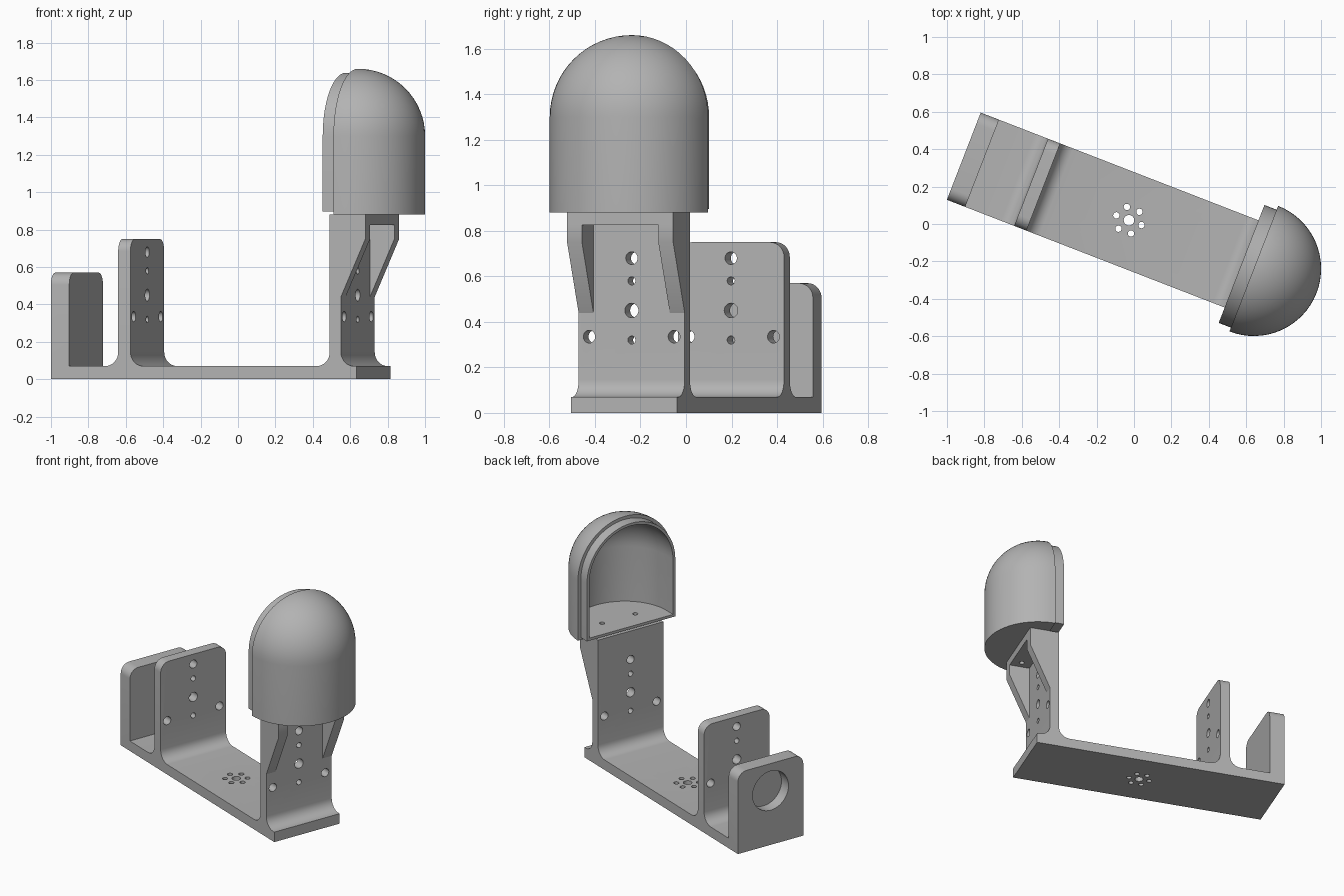
import bpy, bmesh
from math import sin, cos, pi, radians
from mathutils import Matrix, Vector

if "Cube" in bpy.data.objects:
    bpy.data.objects.remove(bpy.data.objects["Cube"], do_unlink=True)

# Parts are built along x, then turned into their final position
PLACE = Matrix.Translation((-0.91, 0.3625, 0)) @ Matrix.Rotation(radians(-21.2), 4, 'Z')
HALF = 0.25        # half width of the bracket
FLOOR = 0.07       # base plate thickness
WALL = 1.663       # outer face of the tall wall
CENTRE_Z = 1.30    # height where the dome turns spherical

grey = bpy.data.materials.new("plain_grey")
grey.diffuse_color = (0.45, 0.45, 0.45, 1)
grey.use_nodes = True
grey.node_tree.nodes["Principled BSDF"].inputs["Base Color"].default_value = (0.45, 0.45, 0.45, 1)


def make(name, bm):
    bmesh.ops.recalc_face_normals(bm, faces=bm.faces)
    mesh = bpy.data.meshes.new(name)
    bm.to_mesh(mesh)
    bm.free()
    obj = bpy.data.objects.new(name, mesh)
    bpy.context.collection.objects.link(obj)
    mesh.materials.append(grey)
    return obj


def arc(cx, cz, r, start, end, steps=8):
    angles = [radians(start + (end - start) * i / steps) for i in range(steps + 1)]
    return [(cx + r * cos(a), cz + r * sin(a)) for a in angles]


def extrude(bm, profile, y0, y1):
    """Extrude an (x, z) profile from y0 to y1."""
    face = bm.faces.new([bm.verts.new((x, y0, z)) for x, z in profile])
    geom = bmesh.ops.extrude_face_region(bm, geom=[face])["geom"]
    verts = [g for g in geom if isinstance(g, bmesh.types.BMVert)]
    bmesh.ops.translate(bm, verts=verts, vec=(0, y1 - y0, 0))


def cylinder(bm, centre, r, depth, axis='Z', segments=24):
    turn = Matrix.Rotation(pi / 2, 4, 'Y') if axis == 'X' else Matrix()
    bmesh.ops.create_cone(bm, cap_ends=True, segments=segments, radius1=r, radius2=r,
                          depth=depth, matrix=Matrix.Translation(centre) @ turn)


def cut(obj, bm):
    """Subtract the cutter and bake the result."""
    cutter = make("cutter", bm)
    cutter.hide_render = True
    mod = obj.modifiers.new("holes", 'BOOLEAN')
    mod.operation, mod.solver, mod.object = 'DIFFERENCE', 'EXACT', cutter
    bpy.context.view_layer.update()
    mesh = bpy.data.meshes.new_from_object(obj.evaluated_get(bpy.context.evaluated_depsgraph_get()))
    obj.modifiers.clear()
    obj.data = mesh
    bpy.data.objects.remove(cutter, do_unlink=True)


def finish(obj):
    obj.data.transform(PLACE)
    bpy.ops.object.select_all(action='DESELECT')
    obj.select_set(True)
    bpy.context.view_layer.objects.active = obj
    bpy.ops.object.shade_smooth_by_angle(angle=radians(30))


def fillet(wall_x, side, r=0.075):
    """Concave curve where a wall meets the base."""
    if side > 0:
        return arc(wall_x + r, FLOOR + r, r, 270, 180)
    return arc(wall_x - r, FLOOR + r, r, 0, -90)


# Bracket: base plate and three upright walls
profile = [(0, 0), (1.754, 0), (1.754, FLOOR)]
profile += fillet(WALL, 1) + [(WALL, 0.88), (1.599, 0.88)] + fillet(1.599, -1)
profile += fillet(0.456, 1) + [(0.456, 0.75), (0.386, 0.75)] + fillet(0.386, -1)
profile += [(0.105, FLOOR), (0.105, 0.57), (0, 0.57)]
bm = bmesh.new()
extrude(bm, profile, -HALF, HALF)
corners = []
for e in bm.edges:
    a, b = (v.co for v in e.verts)
    level = abs(a.z - b.z) < 1e-5 and abs(a.y - b.y) < 1e-5
    if level and any(abs(a.z - h) < 1e-4 for h in (0.57, 0.75)):
        corners.append(e)
bmesh.ops.bevel(bm, geom=corners, offset=0.065, segments=8, profile=0.5, affect='EDGES')
bracket = make("bracket", bm)

# Mounting holes in the walls and base, and the round pocket in the end wall
bm = bmesh.new()
for x in (0.421, 1.631):
    for y, z, r in ((0, 0.68, 0.028), (0, 0.58, 0.018), (0, 0.45, 0.032),
                    (0, 0.32, 0.018), (-0.2, 0.335, 0.028), (0.2, 0.335, 0.028)):
        cylinder(bm, (x, y, z), r, 0.13, 'X')
cylinder(bm, (0.947, 0, 0.035), 0.028, 0.2)
for i in range(6):
    a = i * pi / 3
    cylinder(bm, (0.947 + 0.072 * cos(a), 0.072 * sin(a), 0.035), 0.017, 0.2)
cylinder(bm, (0, 0, 0.38), 0.137, 0.16, 'X', 48)
cut(bracket, bm)
finish(bracket)


def screw_holes():
    bm = bmesh.new()
    for y in (-0.127, 0.127):
        cylinder(bm, (1.735, y, 0.88), 0.017, 0.3)
    return bm


# Shelf and its two side gussets
LEDGE = 1.803
bm = bmesh.new()
extrude(bm, [(WALL, 0.825), (LEDGE, 0.825), (LEDGE, 0.88), (WALL, 0.88)], -HALF, HALF)
shelf = make("dome_shelf", bm)
cut(shelf, screw_holes())
finish(shelf)
for name, y in (("left_gusset", 0.18), ("right_gusset", -HALF)):
    bm = bmesh.new()
    extrude(bm, [(WALL, 0.44), (LEDGE, 0.75), (LEDGE, 0.825), (WALL, 0.825)], y, y + 0.07)
    finish(make(name, bm))


def bridge(bm, loop_a, loop_b):
    n = len(loop_a)
    for i in range(n):
        j = (i + 1) % n
        bm.faces.new((loop_a[i], loop_a[j], loop_b[j], loop_b[i]))


def half_dome(bm, r, bottom, turns=32, steps=16):
    """Half of a round-topped cylinder; returns its open arch-shaped rim."""
    curve = [(r, bottom)] + arc(0, CENTRE_Z, r, 0, 90, steps)[:-1]
    base = bm.verts.new((WALL, 0, bottom))
    top = bm.verts.new((WALL, 0, CENTRE_Z + r))
    rows = []
    for i in range(turns + 1):
        a = -pi / 2 + pi * i / turns
        rows.append([bm.verts.new((WALL + d * cos(a), d * sin(a), z)) for d, z in curve])
    for p, q in zip(rows, rows[1:]):
        for k in range(len(curve) - 1):
            bm.faces.new((p[k], q[k], q[k + 1], p[k + 1]))
        bm.faces.new((p[-1], q[-1], top))
    bm.faces.new([base] + [row[0] for row in rows])
    return [base] + rows[0] + [top] + rows[-1][::-1]


# Hollow half dome with floor
bm = bmesh.new()
bridge(bm, half_dome(bm, 0.36, 0.88), half_dome(bm, 0.32, 0.915))
dome = make("half_dome", bm)
cut(dome, screw_holes())
finish(dome)

# Raised lip around the dome opening
bm = bmesh.new()
loops = []
for r, bottom, x in ((0.338, 0.897, WALL), (0.338, 0.897, 1.593),
                     (0.32, 0.915, 1.593), (0.32, 0.915, WALL)):
    arch = [(r, bottom)] + arc(0, CENTRE_Z, r, 0, 180, 32) + [(-r, bottom)]
    loops.append([bm.verts.new((x, y, z)) for y, z in arch])
for i in range(4):
    bridge(bm, loops[i], loops[(i + 1) % 4])
finish(make("dome_lip", bm))
